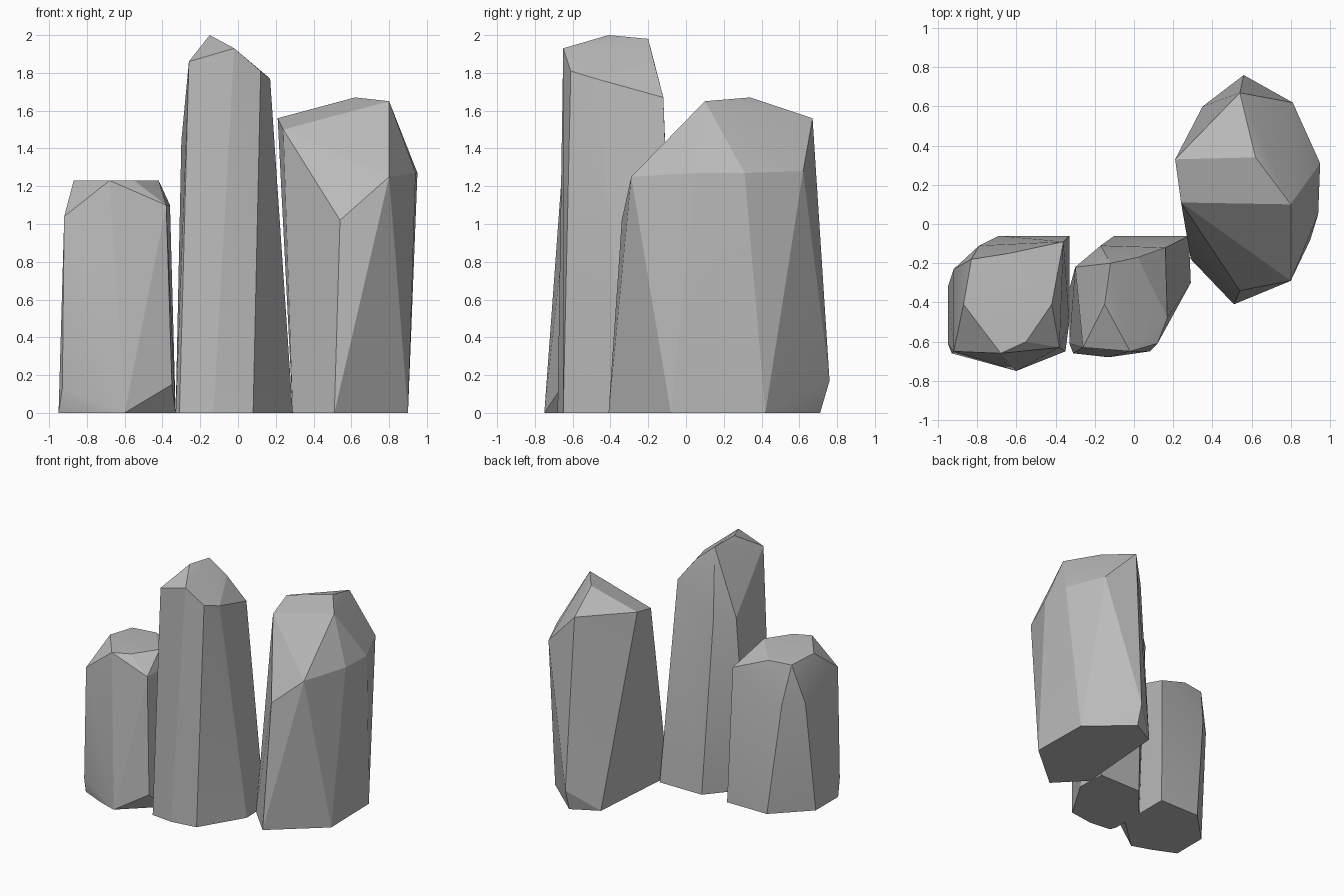
import bpy
import bmesh
import math

# Remove the default cube
default_cube = bpy.data.objects.get("Cube")
if default_cube:
    bpy.data.objects.remove(default_cube, do_unlink=True)

# Single stone colour
stone = bpy.data.materials.new("stone grey")
stone.use_nodes = True
stone_colour = (0.5, 0.5, 0.5, 1)
stone.diffuse_color = stone_colour
shader = next(n for n in stone.node_tree.nodes if n.type == "BSDF_PRINCIPLED")
shader.inputs["Base Color"].default_value = stone_colour
shader.inputs["Roughness"].default_value = 0.9


def standing_stone(name, foot, chips, shoulder, crown):
    """Faceted stone: the convex skin around a foot outline, chipped
    corners near the ground, a shoulder ring and a crown ring."""
    bm = bmesh.new()
    for x, y in foot:
        bm.verts.new((x, y, 0))
    for point in chips + shoulder + crown:
        bm.verts.new(point)
    hull = bmesh.ops.convex_hull(bm, input=bm.verts[:])
    # Drop any points left inside the skin
    loose = [v for v in bm.verts if not v.link_faces]
    bmesh.ops.delete(bm, geom=loose, context="VERTS")
    # Merge nearly coplanar triangles into broad facets
    bmesh.ops.dissolve_limit(bm, angle_limit=math.radians(2),
                             verts=bm.verts[:], edges=bm.edges[:])
    bmesh.ops.recalc_face_normals(bm, faces=bm.faces[:])
    mesh = bpy.data.meshes.new(name)
    bm.to_mesh(mesh)
    bm.free()
    mesh.materials.append(stone)
    stone_object = bpy.data.objects.new(name, mesh)
    bpy.context.scene.collection.objects.link(stone_object)

    # Soften only the shallow creases inside each broad facet
    bpy.ops.object.select_all(action="DESELECT")
    stone_object.select_set(True)
    bpy.context.view_layer.objects.active = stone_object
    bpy.ops.object.shade_smooth_by_angle(angle=math.radians(12))
    return stone_object


# Short stone with a flat top
standing_stone(
    "short_stone",
    foot=[(-.95, -.61), (-.75, -.7), (-.6, -.75), (-.33, -.5),
          (-.33, -.06), (-.69, -.06), (-.95, -.32)],
    chips=[(-.93, -.66, .13), (-.35, -.65, .15)],
    shoulder=[(-.36, -.09, 1.1), (-.38, -.63, 1.1), (-.92, -.65, 1.04),
              (-.79, -.11, .9), (-.92, -.23, .9)],
    crown=[(-.87, -.41, 1.23), (-.68, -.66, 1.23), (-.55, -.6, 1.23),
           (-.42, -.41, 1.23), (-.83, -.18, 1.21), (-.64, -.15, 1.21)],
)

# Tall pointed stone in the middle
standing_stone(
    "tall_stone",
    foot=[(.29, -.3), (.28, -.06), (-.1, -.06), (-.33, -.33),
          (-.33, -.61), (-.31, -.66), (-.13, -.68), (.08, -.65)],
    chips=[],
    shoulder=[(-.17, -.11, 1.42), (-.3, -.22, 1.44), (.16, -.12, 1.67),
              (.12, -.61, 1.81), (.17, -.48, 1.77)],
    crown=[(-.26, -.63, 1.86), (-.02, -.65, 1.93), (-.15, -.41, 2),
           (-.12, -.2, 1.98), (.02, -.17, 1.86)],
)

# Broad stone with a sloping cut across its front
standing_stone(
    "broad_stone",
    foot=[(.51, -.41), (.29, -.18), (.35, .6), (.56, .71),
          (.89, .42), (.9, -.08)],
    chips=[(.56, .76, .17)],
    shoulder=[(.54, -.34, 1.02), (.8, -.29, 1.25), (.94, .05, 1.27),
              (.95, .31, 1.27), (.81, .62, 1.28)],
    crown=[(.62, .34, 1.67), (.8, .1, 1.65), (.54, .67, 1.56),
           (.21, .33, 1.56), (.24, .11, 1.5)],
)
